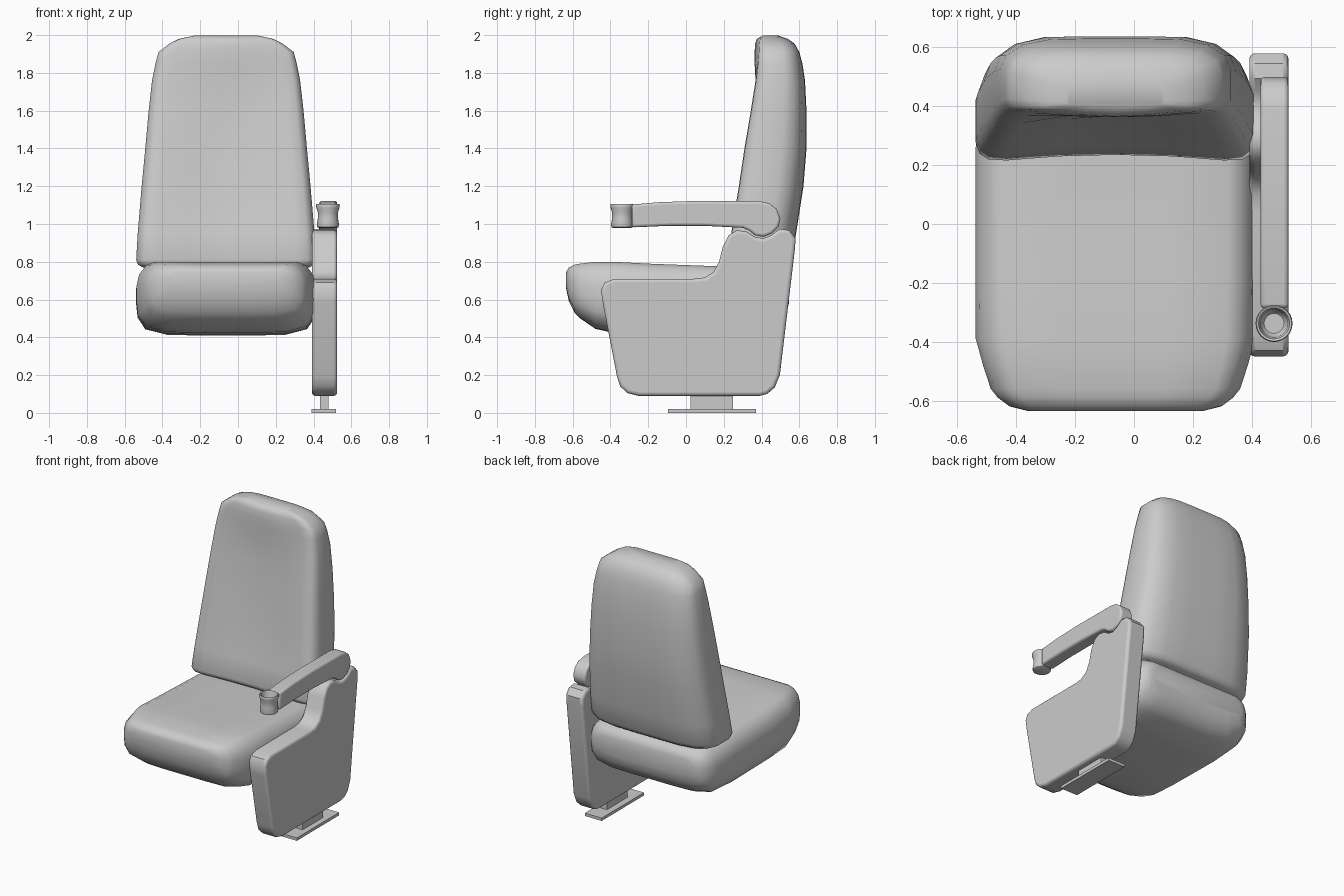
import bpy, bmesh, math

CX = -0.063  # centre line of the cushions


def finish(name, bm, angle=40, bevel=0):
    bmesh.ops.recalc_face_normals(bm, faces=bm.faces[:])
    me = bpy.data.meshes.new(name)
    bm.to_mesh(me)
    bm.free()
    ob = bpy.data.objects.new(name, me)
    bpy.context.collection.objects.link(ob)
    if bevel:
        mod = ob.modifiers.new("bevel", 'BEVEL')
        mod.width, mod.segments = bevel, 3
        mod.limit_method, mod.angle_limit = 'ANGLE', math.radians(50)
    bpy.ops.object.select_all(action='DESELECT')
    ob.select_set(True)
    bpy.context.view_layer.objects.active = ob
    bpy.ops.object.shade_smooth_by_angle(angle=math.radians(angle))
    return ob


def loft(name, rings, angle=40):
    """Skin a list of closed rings and cap both ends."""
    bm = bmesh.new()
    vs = [[bm.verts.new(p) for p in r] for r in rings]
    n = len(vs[0])
    for a, b in zip(vs, vs[1:]):
        for i in range(n):
            bm.faces.new((a[i], a[(i + 1) % n], b[(i + 1) % n], b[i]))
    bm.faces.new(vs[0])
    bm.faces.new(vs[-1])
    return finish(name, bm, angle)


def mirrored(half):
    """Close a half section whose first and last points lie on the centre line."""
    return half + [(-u, v) for u, v in half[-2:0:-1]]


def slab(name, profile, x0, x1, bevel):
    """Extrude a side (y, z) profile across x."""
    bm = bmesh.new()
    f = bm.faces.new([bm.verts.new((x0, y, z)) for y, z in profile])
    ext = bmesh.ops.extrude_face_region(bm, geom=[f])["geom"]
    bmesh.ops.translate(bm, vec=(x1 - x0, 0, 0),
                        verts=[v for v in ext if isinstance(v, bmesh.types.BMVert)])
    return finish(name, bm, 40, bevel)


def box(name, x, y, z):
    return slab(name, [(y[0], z[0]), (y[1], z[0]), (y[1], z[1]), (y[0], z[1])], x[0], x[1], 0)


# Seat cushion: sections along y as (y, half width, bottom, top)
section = mirrored([(0, 0), (.35, 0), (.66, .01), (.9, .09), (.985, .26), (1, .45), (1, .65),
                    (.97, .82), (.89, .95), (.8, 1), (.4, 1), (0, 1)])
seat = [(-.635, .30, .66, .745), (-.62, .36, .59, .77), (-.59, .40, .53, .785),
        (-.56, .424, .50, .79), (-.48, .45, .445, .80), (-.39, .475, .425, .80),
        (-.2, .476, .415, .79), (.2, .476, .41, .775), (.42, .472, .425, .77),
        (.49, .45, .46, .76), (.53, .41, .52, .735), (.545, .37, .58, .70)]
loft("seat_cushion", [[(CX + u * w, y, b + v * (t - b)) for u, v in section]
                      for y, w, b, t in seat], 60)

# Backrest: sections up z as (z, half width, front y, back y, front hollow)
section = mirrored([(0, 0), (.4, 0), (.78, 0), (.91, .015), (.97, .07), (1, .19), (1, .6),
                    (.95, .78), (.8, .92), (.57, .99), (.25, 1), (0, 1)])
back = [(.77, .44, .25, .52, .01), (.785, .467, .222, .54, .02), (.81, .476, .215, .555, .02),
        (.95, .468, .238, .583, .03), (1.2, .447, .278, .622, .035), (1.4, .428, .308, .638, .03),
        (1.6, .41, .342, .638, .02), (1.76, .392, .368, .63, 0), (1.85, .374, .378, .616, -.015),
        (1.91, .358, .383, .60, -.02), (1.955, .30, .386, .575, -.02),
        (1.98, .25, .39, .54, -.015), (1.997, .17, .405, .49, 0)]


def back_point(u, v, z, w, f, b, hollow):
    dish = hollow * max(0, 1 - (u / .8) ** 2) * max(0, 1 - 3 * v)
    return (CX + u * w, f + v * (b - f) + dish, z)


loft("backrest", [[back_point(u, v, *s) for u, v in section] for s in back], 60)

# Side panel
slab("side_panel", [
    (-.45, .65), (-.43, .69), (-.38, .71), (.04, .71), (.10, .717), (.145, .745), (.175, .80),
    (.195, .88), (.225, .94), (.27, .967), (.32, .96), (.365, .932), (.41, .924), (.45, .94),
    (.495, .974), (.545, .968), (.58, .925), (.577, .87), (.497, .2), (.47, .135), (.43, .1),
    (.39, .09), (-.25, .09), (-.31, .105), (-.348, .14), (-.365, .19), (-.44, .58)],
    .392, .525, .018)

# Armrest
slab("armrest", [
    (-.287, 1.103), (-.15, 1.115), (.05, 1.122), (.39, 1.12), (.44, 1.11), (.48, 1.08),
    (.5, 1.03), (.49, .985), (.455, .95), (.41, .932), (.365, .94), (.335, .965), (.3, .98),
    (.1, .99), (-.1, .99), (-.287, .982)], .43, .525, .014)

# Cup holder turned around its axis, hollow at the top
cup = [(.046, .978), (.056, .983), (.059, .995), (.053, 1.03), (.053, 1.06), (.061, 1.085),
       (.063, 1.1), (.060, 1.106), (.053, 1.103), (.047, 1.085), (.043, 1.045), (.034, 1.035)]
loft("cup_holder", [[(.476 + r * math.cos(a), -.338 + r * math.sin(a), z)
                     for a in [i * math.tau / 24 for i in range(24)]] for r, z in cup])

# Foot
box("foot_post", (.435, .48), (.025, .25), (.015, .10))
box("foot_plate", (.39, .52), (-.095, .37), (0, .02))
